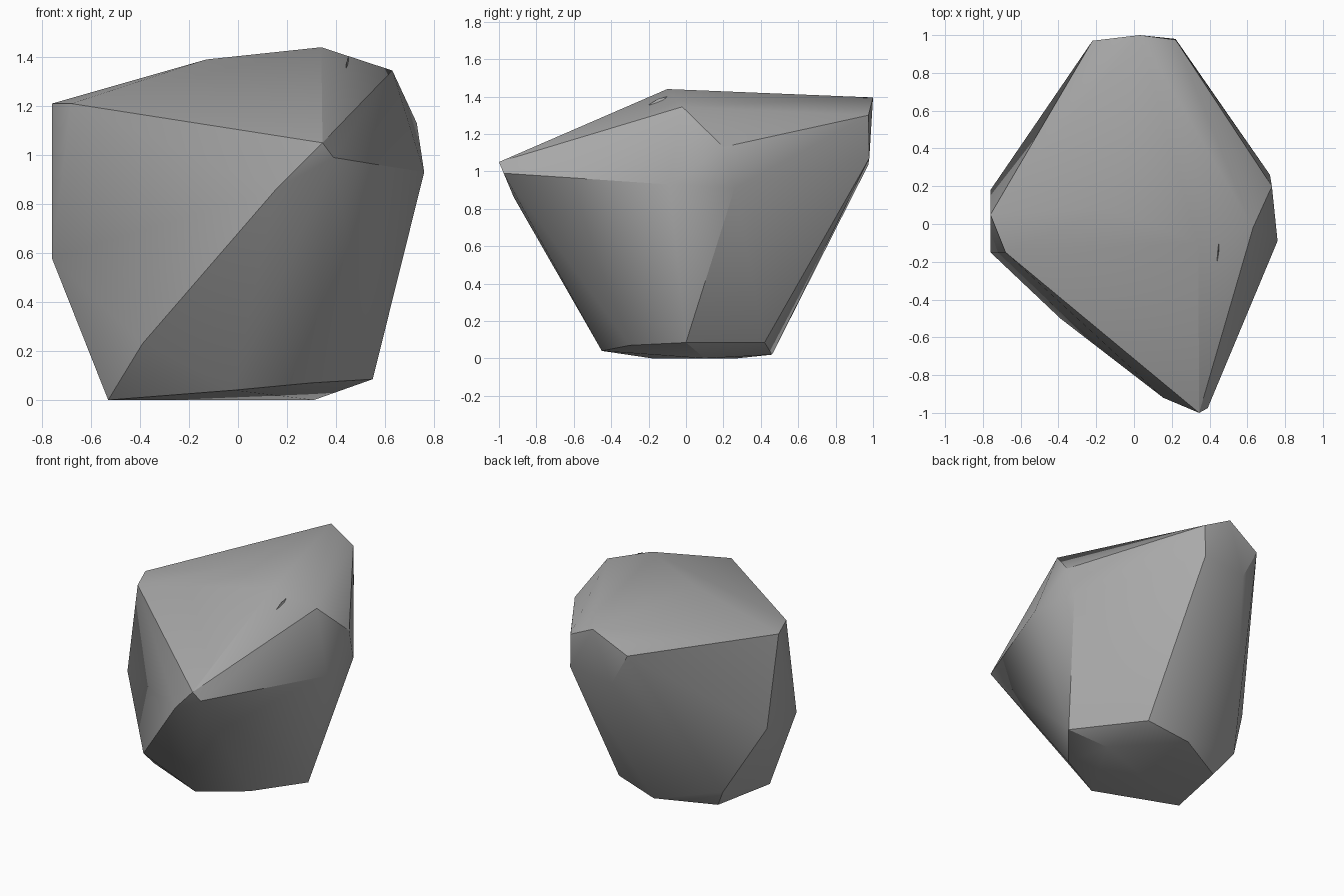
import bpy, bmesh, math
from mathutils import Vector

cube = bpy.data.objects.get("Cube")
if cube:
    bpy.data.objects.remove(cube, do_unlink=True)

stone = bpy.data.materials.new("stone_grey")
stone.use_nodes = True
colour = (0.40, 0.40, 0.40, 1)
stone.diffuse_color = colour
stone.node_tree.nodes["Principled BSDF"].inputs["Base Color"].default_value = colour


def hull(name, points):
    """Wrap corner points in a convex skin, smooth over its gentle edges."""
    bm = bmesh.new()
    for p in points:
        bm.verts.new(p)
    result = bmesh.ops.convex_hull(bm, input=bm.verts[:])
    loose = [v for v in bm.verts if not v.link_faces]
    bmesh.ops.delete(bm, geom=loose, context='VERTS')
    bmesh.ops.recalc_face_normals(bm, faces=bm.faces[:])
    mesh = bpy.data.meshes.new(name)
    bm.to_mesh(mesh)
    bm.free()
    mesh.materials.append(stone)
    obj = bpy.data.objects.new(name, mesh)
    bpy.context.collection.objects.link(obj)
    bpy.ops.object.select_all(action='DESELECT')
    obj.select_set(True)
    bpy.context.view_layer.objects.active = obj
    bpy.ops.object.shade_smooth_by_angle(angle=math.radians(30))
    return obj


# Corners of the boulder, grouped by region
front_tip = [(.345, -1, 1.05), (.39, -.975, .99), (.155, -.92, .86), (-.39, -.5, .23)]
crown = [(.34, -.1, 1.44), (-.13, .08, 1.39), (.63, -.02, 1.345)]
left_side = [(.73, .2, 1.13), (.76, -.09, .93), (.72, .26, .91)]
right_side = [(-.76, .05, 1.21), (-.68, -.15, 1.21), (-.76, .18, .59), (-.76, -.15, .58)]
back = [(.03, 1, 1.395), (.22, .975, 1.3), (.22, .98, 1.07), (-.22, .97, 1.26), (-.1, .975, 1.035)]
lower_back = [(-.29, .457, .2), (-.54, .36, .15)]
base = [(.55, 0, .085), (.23, .42, .085), (-.07, .46, .02), (-.44, .27, 0),
        (-.53, -.18, 0), (-.02, -.45, .04), (.3, -.3, .07), (.31, .1, 0)]
hull("boulder", front_tip + crown + left_side + right_side + back + lower_back + base)


# Thin chip lying on the crown
start, end = Vector((.45, -.1, 1.40)), Vector((.44, -.2, 1.355))
middle = (start + end) / 2
hull("crown_chip", [start, end, middle + Vector((.006, 0, -.02)),
                    middle + Vector((-.006, 0, -.02)), middle + Vector((0, 0, .01))])
